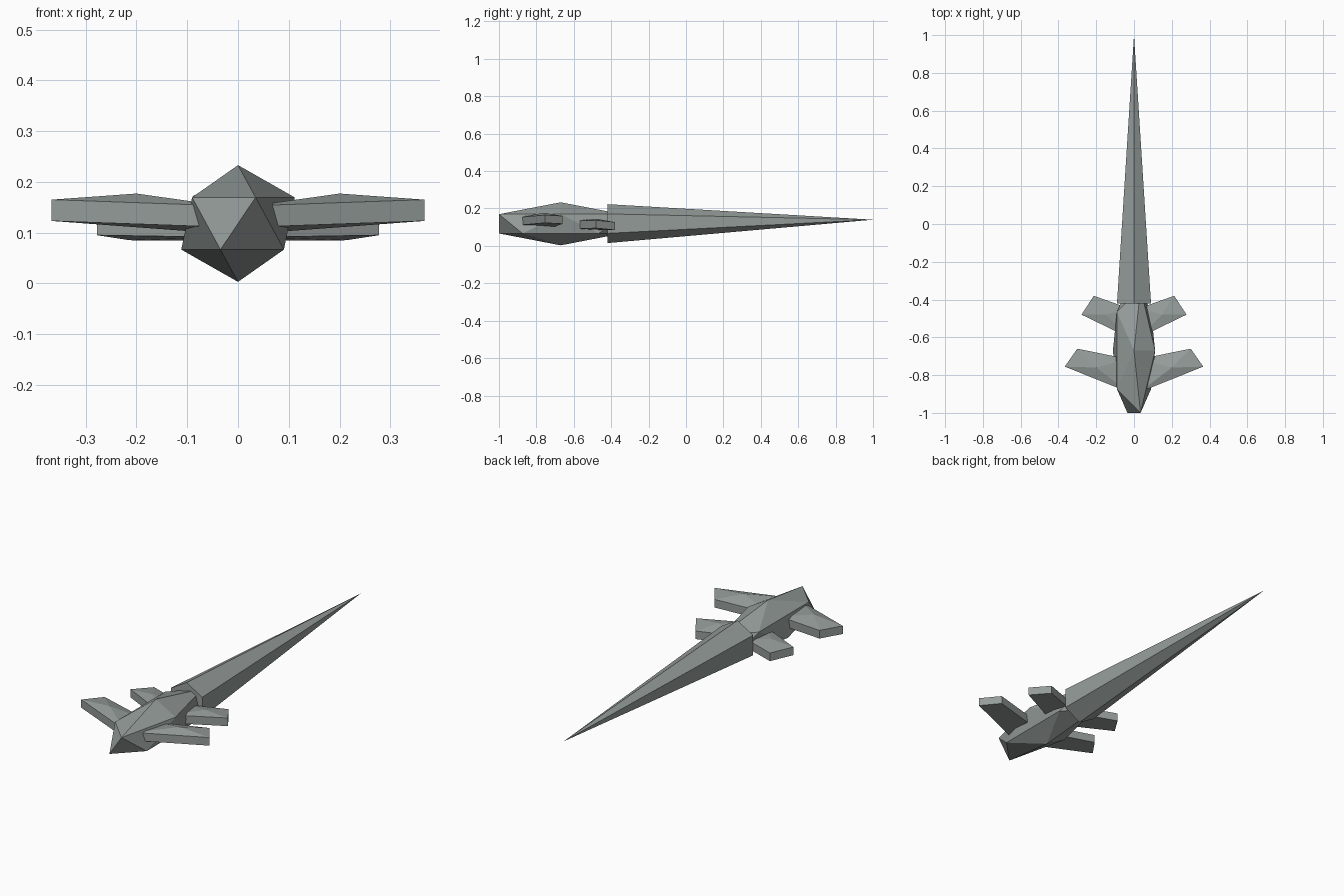
import bpy, bmesh
from math import radians
from mathutils import Matrix, Vector

if "Cube" in bpy.data.objects:
    bpy.data.objects.remove(bpy.data.objects["Cube"], do_unlink=True)

# Single stone grey material
grey = bpy.data.materials.new("stone_grey")
grey.use_nodes = True
colour = (0.30, 0.335, 0.32, 1)
grey.diffuse_color = colour
grey.node_tree.nodes["Principled BSDF"].inputs["Base Color"].default_value = colour


def finish(bm, name):
    bmesh.ops.recalc_face_normals(bm, faces=bm.faces)
    mesh = bpy.data.meshes.new(name)
    bm.to_mesh(mesh)
    bm.free()
    mesh.materials.append(grey)
    obj = bpy.data.objects.new(name, mesh)
    bpy.context.scene.collection.objects.link(obj)


# Body and head: a stretched icosahedron
bm = bmesh.new()
bmesh.ops.create_icosphere(bm, subdivisions=1, radius=1)
bmesh.ops.scale(bm, vec=(0.125, 0.388, 0.115), verts=bm.verts)
bmesh.ops.translate(bm, vec=(0, -0.67, 0.118), verts=bm.verts)
finish(bm, "body")

# Tail: a long six-sided cone with its tip lifted slightly
bm = bmesh.new()
bmesh.ops.create_cone(bm, cap_ends=True, segments=6, radius1=0.104, radius2=0, depth=1.42)
bmesh.ops.rotate(bm, matrix=Matrix.Rotation(radians(-90), 3, "X"), verts=bm.verts)
bmesh.ops.translate(bm, vec=(0, 0.29, 0.119), verts=bm.verts)
bmesh.ops.remove_doubles(bm, verts=bm.verts, dist=0.001)
for v in bm.verts:
    if v.co.y > 0.9:
        v.co.z = 0.14
finish(bm, "tail")


def leg(name, side, outline, peak, thickness=0.042):
    """Slab leg: a tilted underside, vertical walls and a low pointed top."""
    bm = bmesh.new()
    flip = Vector((side, 1, 1))
    low = [bm.verts.new(Vector(p) * flip) for p in outline]
    high = [bm.verts.new(v.co + Vector((0, 0, thickness))) for v in low]
    top = bm.verts.new(Vector(peak) * flip)
    bm.faces.new(low)
    for i in range(len(low)):
        j = (i + 1) % len(low)
        bm.faces.new((low[i], low[j], high[j], high[i]))
        bm.faces.new((high[i], high[j], top))
    finish(bm, name)


# Legs: underside corners run inner front, outer front, outer rear, inner rear
front = [(0.03, -0.89, 0.111), (0.367, -0.755, 0.123), (0.30, -0.66, 0.118), (0.03, -0.715, 0.098)]
rear = [(0.03, -0.60, 0.091), (0.278, -0.48, 0.095), (0.213, -0.38, 0.085), (0.03, -0.445, 0.084)]
for label, side in (("left", 1), ("right", -1)):
    leg("front_leg_" + label, side, [Vector(p) for p in front], (0.2, -0.76, 0.177))
    leg("rear_leg_" + label, side, [Vector(p) for p in rear], (0.15, -0.48, 0.145))
